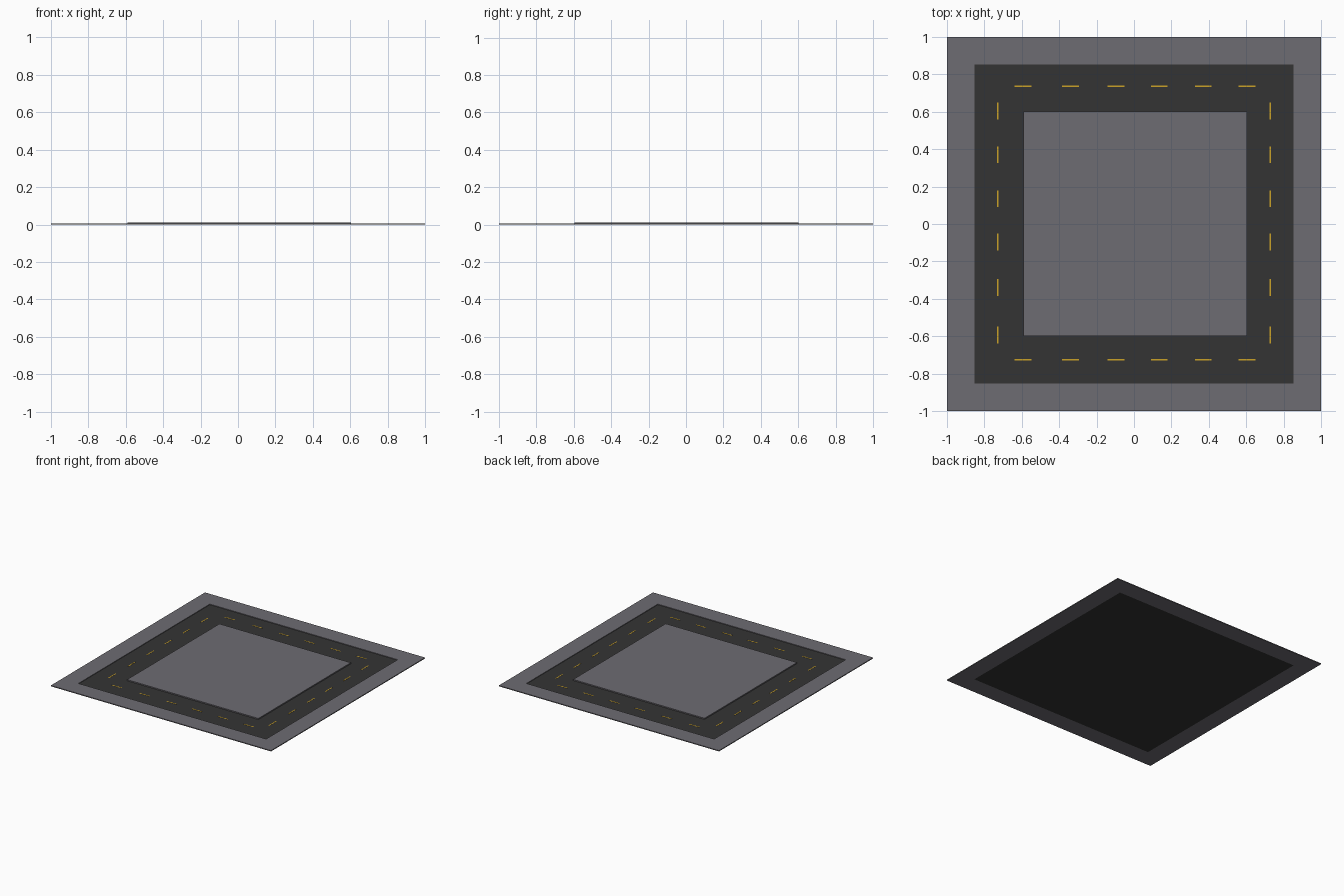
import bpy, bmesh

if "Cube" in bpy.data.objects:
    bpy.data.objects.remove(bpy.data.objects["Cube"])

def material(name, rgb):
    m = bpy.data.materials.new(name)
    m.diffuse_color = (*rgb, 1)
    m.use_nodes = True
    m.node_tree.nodes["Principled BSDF"].inputs["Base Color"].default_value = m.diffuse_color
    return m

asphalt = material("dark asphalt", (0.034, 0.034, 0.034))
concrete = material("grey concrete", (0.155, 0.150, 0.168))
paint = material("yellow paint", (0.60, 0.36, 0.02))

def make(name, bm, mat):
    bmesh.ops.recalc_face_normals(bm, faces=bm.faces)
    me = bpy.data.meshes.new(name)
    bm.to_mesh(me)
    bm.free()
    me.materials.append(mat)
    ob = bpy.data.objects.new(name, me)
    bpy.context.collection.objects.link(ob)

def add_box(bm, x0, x1, y0, y1, z0, z1):
    r = bmesh.ops.create_cube(bm, size=1)
    for v in r["verts"]:
        v.co.x = x0 if v.co.x < 0 else x1
        v.co.y = y0 if v.co.y < 0 else y1
        v.co.z = z0 if v.co.z < 0 else z1

IN = 0.853      # road outer half width
TOP = 0.007     # sidewalk height
ROAD = 0.002    # road surface height

# outer sidewalk: mitred square ring swept from its cross-section
bm = bmesh.new()
section = [(1, 0), (1, TOP), (IN, TOP), (IN, 0)]
rings = [[bm.verts.new((sx * r, sy * r, z)) for r, z in section]
         for sx, sy in ((1, 1), (-1, 1), (-1, -1), (1, -1))]
for i in range(4):
    a, b = rings[i], rings[(i + 1) % 4]
    for j in range(4):
        k = (j + 1) % 4
        bm.faces.new((a[j], a[k], b[k], b[j]))
make("outer_sidewalk", bm, concrete)

# road slab
bm = bmesh.new()
add_box(bm, -IN, IN, -IN, IN, 0, ROAD)
make("road", bm, asphalt)

# raised centre block
bm = bmesh.new()
add_box(bm, -0.59, 0.603, -0.597, 0.602, ROAD, 0.011)
make("centre_block", bm, concrete)

# dashed lane markings, six along each side
bm = bmesh.new()
L, W = 0.045, 0.004
for c in (-0.592, -0.34, -0.096, 0.135, 0.37, 0.604):
    for y in (-0.725, 0.737):
        add_box(bm, c - L, c + L, y - W, y + W, ROAD, ROAD + 0.001)
    for x in (-0.729, 0.729):
        add_box(bm, x - W, x + W, c - L, c + L, ROAD, ROAD + 0.001)
make("lane_dashes", bm, paint)
